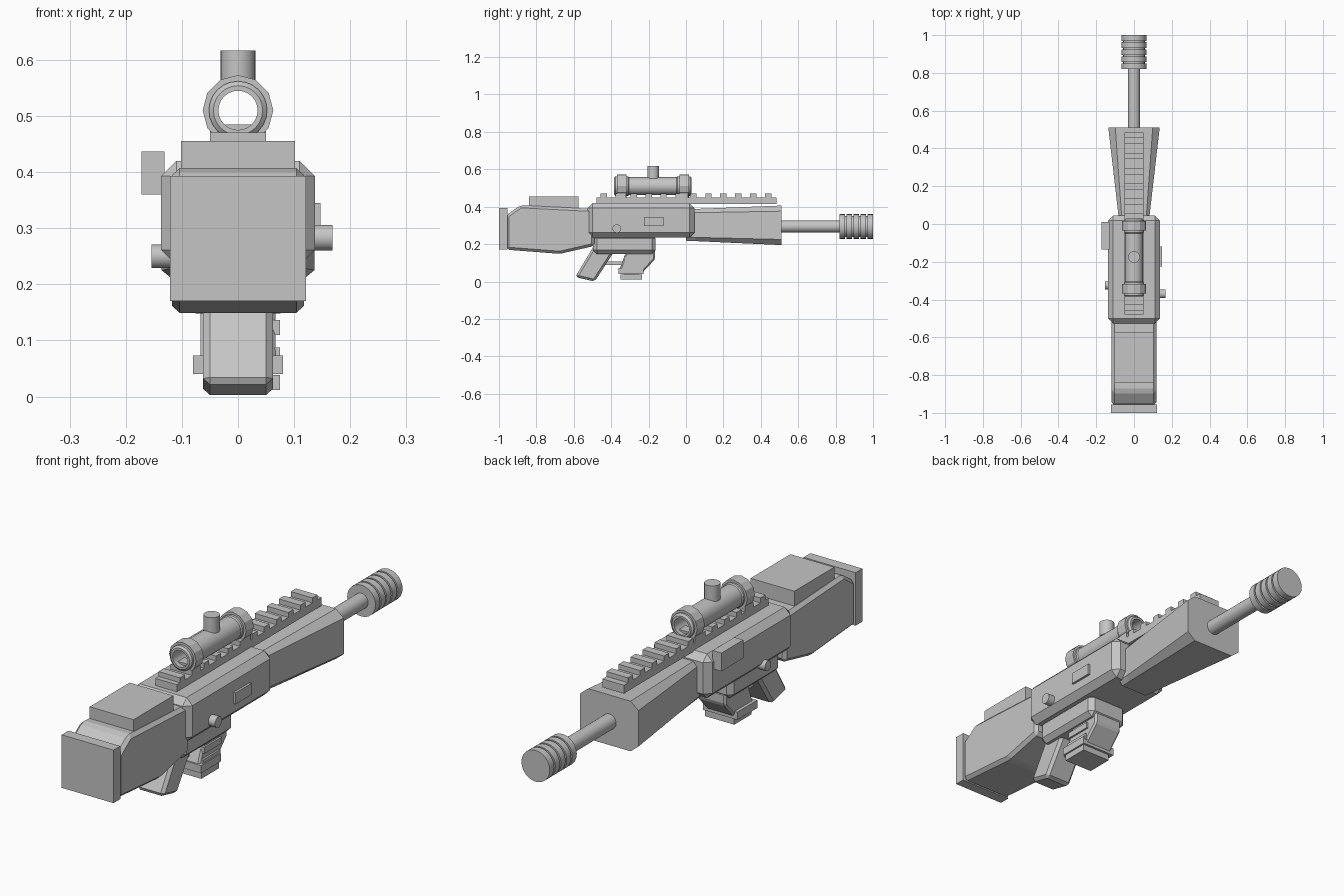
import bpy, bmesh, math
from mathutils import Matrix, Vector

if "Cube" in bpy.data.objects:
    bpy.data.objects.remove(bpy.data.objects["Cube"])

grey = bpy.data.materials.new("plain_grey")
grey.diffuse_color = (0.56, 0.56, 0.56, 1)
grey.use_nodes = True
grey.node_tree.nodes["Principled BSDF"].inputs["Base Color"].default_value = grey.diffuse_color


def finish(name, bm, smooth=False):
    bmesh.ops.remove_doubles(bm, verts=bm.verts, dist=1e-5)
    bmesh.ops.recalc_face_normals(bm, faces=bm.faces)
    me = bpy.data.meshes.new(name)
    bm.to_mesh(me)
    bm.free()
    me.materials.append(grey)
    if smooth:
        me.polygons.foreach_set("use_smooth", [True] * len(me.polygons))
        me.set_sharp_from_angle(angle=math.radians(28))
    ob = bpy.data.objects.new(name, me)
    bpy.context.scene.collection.objects.link(ob)
    return ob


def chamfer(bm, width):
    if width:
        bmesh.ops.bevel(bm, geom=bm.edges[:], offset=width, segments=1,
                        affect='EDGES', clamp_overlap=True)


def box(name, x, y, z, bevel=0):
    """Box from (min, max) pairs."""
    bm = bmesh.new()
    size = [b - a for a, b in (x, y, z)]
    mid = [(a + b) / 2 for a, b in (x, y, z)]
    bmesh.ops.create_cube(bm, size=1, matrix=Matrix.Translation(mid) @ Matrix.Diagonal((*size, 1)))
    chamfer(bm, bevel)
    return finish(name, bm)


def loft(name, rings, bevel=0):
    """Skin between matching rings of points, capped at both ends."""
    bm = bmesh.new()
    vs = [[bm.verts.new(p) for p in r] for r in rings]
    n = len(vs[0])
    for a, b in zip(vs, vs[1:]):
        for i in range(n):
            bm.faces.new((a[i], a[(i + 1) % n], b[(i + 1) % n], b[i]))
    bm.faces.new(vs[0][::-1])
    bm.faces.new(vs[-1])
    bmesh.ops.recalc_face_normals(bm, faces=bm.faces)
    chamfer(bm, bevel)
    return finish(name, bm)


def slab(name, pts, half, bevel=0):
    """Side profile (y, z) given thickness in x."""
    return loft(name, [[(s * half, y, z) for y, z in pts] for s in (-1, 1)], bevel)


def cylinder(name, r, start, end, segs=24):
    bm = bmesh.new()
    a, b = Vector(start), Vector(end)
    m = Matrix.Translation((a + b) / 2) @ (b - a).to_track_quat('Z', 'Y').to_matrix().to_4x4()
    bmesh.ops.create_cone(bm, cap_ends=True, segments=segs, radius1=r, radius2=r,
                          depth=(b - a).length, matrix=m)
    return finish(name, bm, True)


def lathe(name, pts, zc, segs=24, closed=False, smooth=True):
    """Turn (radius, y) points round the y axis at height zc."""
    bm = bmesh.new()
    vs = [bm.verts.new((r, y, zc)) for r, y in pts]
    pairs = list(zip(vs, vs[1:])) + ([(vs[-1], vs[0])] if closed else [])
    edges = [bm.edges.new(p) for p in pairs]
    bmesh.ops.spin(bm, geom=vs + edges, cent=(0, 0, zc), axis=(0, 1, 0),
                   angle=math.tau, steps=segs)
    return finish(name, bm, smooth)


# Stock, butt pad and cheek rest
slab("stock", [(-0.96, 0.17), (-0.675, 0.148), (-0.49, 0.19), (-0.49, 0.388),
               (-0.885, 0.408), (-0.96, 0.355)], 0.118, 0.014)
box("butt_pad", (-0.121, 0.121), (-1.0, -0.955), (0.17, 0.393))
box("cheek_rest", (-0.102, 0.102), (-0.84, -0.575), (0.385, 0.455))

# Receiver body and lower housing
box("receiver", (-0.137, 0.137), (-0.526, 0.045), (0.234, 0.42), 0.027)
box("lower_housing", (-0.095, 0.095), (-0.497, -0.163), (0.148, 0.25), 0.02)


# Handguard, flaring towards the front
def octagon(y, w, z0, z1, cx, cz):
    q = [(w, z0 + cz), (w, z1 - cz), (w - cx, z1), (cx - w, z1),
         (-w, z1 - cz), (-w, z0 + cz), (cx - w, z0), (w - cx, z0)]
    return [(x, y, z) for x, z in q]


loft("handguard", [octagon(0.0, 0.08, 0.218, 0.386, 0.017, 0.02),
                   octagon(0.05, 0.083, 0.216, 0.388, 0.017, 0.02),
                   octagon(0.51, 0.136, 0.195, 0.406, 0.037, 0.03)])

# Barrel and grooved muzzle
cylinder("barrel", 0.032, (0, 0.45, 0.294), (0, 0.85, 0.294))
pts = [(0, 0.82)]
for i in range(5):
    y = 0.82 + i * 0.0375
    pts += [(0.066, y), (0.066, y + 0.03)]
    if i < 4:
        pts += [(0.057, y + 0.03), (0.057, y + 0.0375)]
lathe("muzzle_brake", pts + [(0, 1.0)], 0.294)

# Top rail with teeth
box("rail_base", (-0.05, 0.05), (-0.478, 0.484), (0.415, 0.45))
for i in range(12):
    y = -0.44 + i * 0.08
    box(f"rail_tooth_{i + 1}", (-0.05, 0.05), (y - 0.017, y + 0.017), (0.44, 0.471))

# Scope: open tube, clamp rings, mounts and turret
lathe("scope_tube", [(0.035, -0.385), (0.044, -0.385), (0.052, -0.378), (0.052, -0.31),
                     (0.048, -0.305), (0.048, -0.05), (0.052, -0.045), (0.052, 0.022),
                     (0.044, 0.03), (0.035, 0.03)], 0.51, closed=True)
for n, y in (("rear", -0.343), ("front", -0.01)):
    lathe(f"scope_ring_{n}", [(0.046, y - 0.025), (0.063, y - 0.025), (0.063, y + 0.025),
                              (0.046, y + 0.025)], 0.51, 12, True, False)
    box(f"scope_mount_{n}", (-0.05, 0.05), (y - 0.022, y + 0.022), (0.44, 0.485))
cylinder("scope_turret", 0.031, (0, -0.175, 0.55), (0, -0.175, 0.617))

# Side fittings
box("left_side_block", (-0.172, -0.131), (-0.135, 0.01), (0.36, 0.437))
box("right_side_plate", (0.13, 0.147), (-0.225, -0.12), (0.297, 0.345))
cylinder("right_button", 0.023, (0.12, -0.37, 0.283), (0.168, -0.37, 0.283))
cylinder("left_button", 0.021, (-0.12, -0.325, 0.25), (-0.154, -0.325, 0.25))

# Grip and trigger bar
slab("grip", [(-0.592, 0.024), (-0.488, 0.0), (-0.375, 0.175), (-0.49, 0.195)], 0.062, 0.012)
box("trigger_bar", (-0.015, 0.015), (-0.45, -0.33), (0.088, 0.108))

# Magazine with base plate and ribs on the right
slab("magazine", [(-0.36, 0.055), (-0.235, 0.045), (-0.165, 0.12), (-0.165, 0.17),
                  (-0.315, 0.17)], 0.067, 0.008)
box("magazine_base", (-0.08, 0.08), (-0.36, -0.228), (0.04, 0.073))
for i, (y, z) in enumerate(((-0.293, 0.012), (-0.283, 0.061), (-0.273, 0.11))):
    box(f"magazine_rib_{i + 1}", (-0.06, 0.075), (y - 0.058, y + 0.058), (z, z + 0.026))
# Short web holding the lowest rib
box("rib_web", (-0.05, 0.05), (-0.33, -0.255), (0.03, 0.05))
